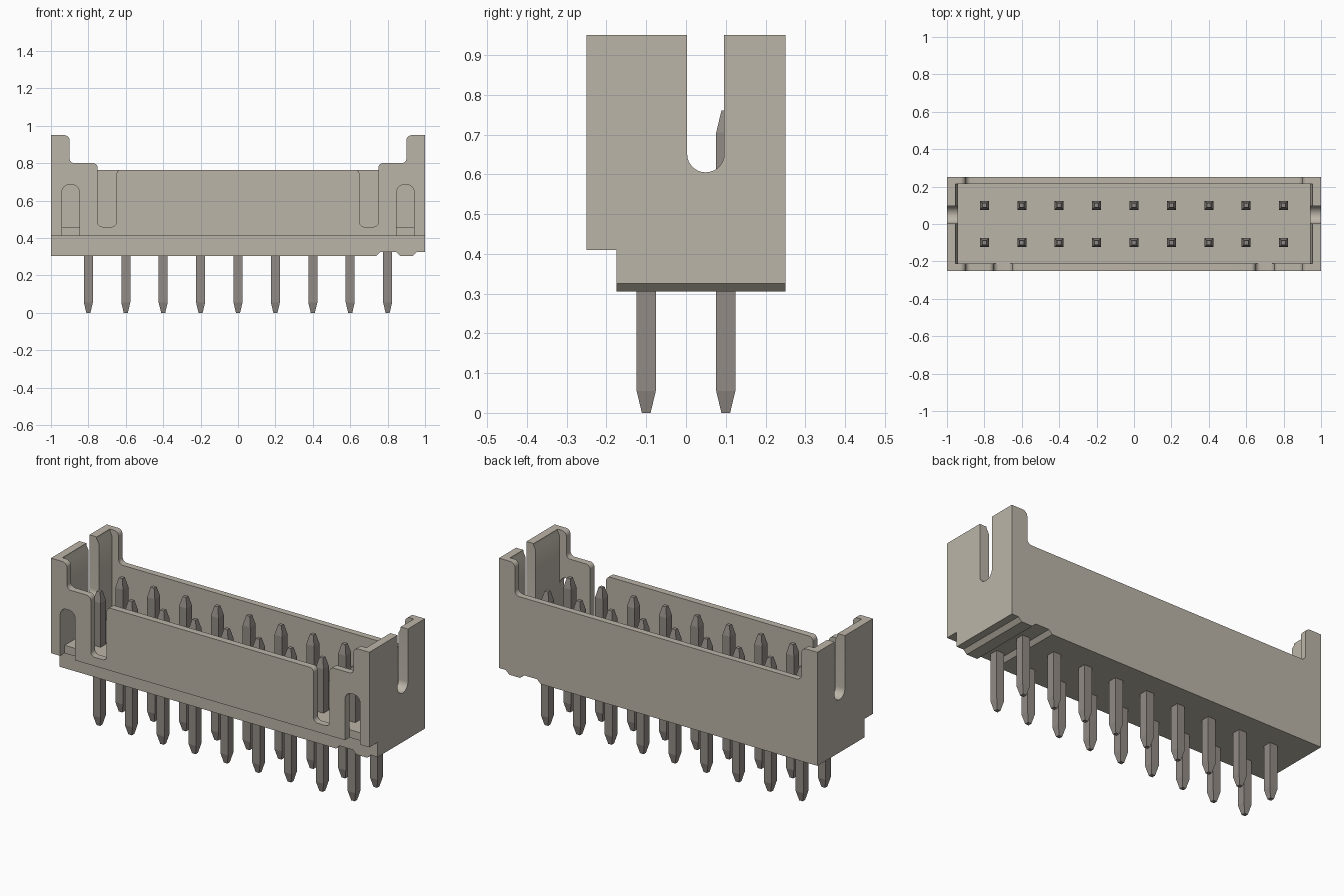
import bpy, bmesh, math
from mathutils import Vector

if "Cube" in bpy.data.objects:
    bpy.data.objects.remove(bpy.data.objects["Cube"])


def material(name, rgb):
    m = bpy.data.materials.new(name)
    m.use_nodes = True
    m.diffuse_color = (*rgb, 1)
    m.node_tree.nodes["Principled BSDF"].inputs["Base Color"].default_value = (*rgb, 1)
    return m


beige = material("warm beige plastic", (0.50, 0.46, 0.395))
metal = material("grey brown metal", (0.29, 0.26, 0.24))


def rounded(points, steps=6):
    """Outline from (a, b, radius) corners, each filleted by its radius."""
    out = []
    for i, (a, b, r) in enumerate(points):
        p = Vector((a, b))
        if r == 0:
            out.append(p)
            continue
        u = (Vector(points[i - 1][:2]) - p).normalized()
        v = (Vector(points[(i + 1) % len(points)][:2]) - p).normalized()
        half = u.angle(v) / 2
        centre = p + (u + v).normalized() * (r / math.sin(half))
        start = p + u * (r / math.tan(half)) - centre
        end = p + v * (r / math.tan(half)) - centre
        for k in range(steps + 1):
            t = k / steps
            out.append(centre + (start * (1 - t) + end * t).normalized() * r)
    return out


def prism(name, points, axis, lo, hi):
    """Extrude an outline: (x, z) along y, or (y, z) along x."""
    bm = bmesh.new()
    place = (lambda p, d: (p.x, d, p.y)) if axis == "y" else (lambda p, d: (d, p.x, p.y))
    outline = rounded(points)
    rings = [[bm.verts.new(place(p, d)) for p in outline] for d in (lo, hi)]
    bm.faces.new(rings[0])
    bm.faces.new(rings[1])
    n = len(outline)
    for i in range(n):
        j = (i + 1) % n
        bm.faces.new((rings[0][i], rings[0][j], rings[1][j], rings[1][i]))
    bmesh.ops.recalc_face_normals(bm, faces=bm.faces)
    mesh = bpy.data.meshes.new(name)
    bm.to_mesh(mesh)
    bm.free()
    obj = bpy.data.objects.new(name, mesh)
    bpy.context.collection.objects.link(obj)
    return obj


def mirrored(half):
    return half + [(-a, b, r) for a, b, r in reversed(half)]


def activate(obj):
    bpy.ops.object.select_all(action="DESELECT")
    obj.select_set(True)
    bpy.context.view_layer.objects.active = obj


def cut(obj, cutter):
    cutter.hide_render = True
    mod = obj.modifiers.new("cut", "BOOLEAN")
    mod.operation, mod.solver, mod.object = "DIFFERENCE", "EXACT", cutter
    activate(obj)
    bpy.ops.object.modifier_apply(modifier=mod.name)
    bpy.data.objects.remove(cutter)


# Housing block with the stepped front underside
BOTTOM, FLOOR, TOP = 0.305, 0.455, 0.95
housing = prism("housing", [(-0.175, BOTTOM, 0), (0.25, BOTTOM, 0), (0.25, TOP, 0),
                            (-0.25, TOP, 0), (-0.25, 0.41, 0), (-0.175, 0.41, 0)], "x", -1, 1)
housing.data.materials.append(beige)

# Open cavity with a chamfered lead-in at both ends
cut(housing, prism("cavity", mirrored([(0.955, 1.1, 0), (0.955, 0.94, 0),
                                       (0.942, 0.915, 0), (0.942, FLOOR, 0)]), "y", -0.212, 0.214))

# Back wall lowered between the corner posts
post = [(0.93, 1.1, 0), (0.93, TOP, 0), (0.9, TOP, 0.029)]
cut(housing, prism("back_opening", mirrored(post + [(0.9, 0.765, 0.028)]), "y", 0.1, 0.3))

# Front wall with shoulders and two latch slots
front = post + [(0.9, 0.8, 0.025), (0.75, 0.8, 0.025), (0.75, 0.46, 0.025),
                (0.65, 0.46, 0.025), (0.65, 0.765, 0.025)]
cut(housing, prism("front_opening", mirrored(front), "y", -0.3, -0.1))

# Arched windows near the front corners
for s in (-1, 1):
    cut(housing, prism("window", [(s * 0.848, 0.41, 0), (s * 0.848, 0.685, 0.04),
                                  (s * 0.942, 0.685, 0.04), (s * 0.942, 0.41, 0)], "y", -0.3, -0.21))

# Round-bottomed slots through both end walls
cut(housing, prism("end_slots", [(0.003, 1.1, 0), (0.003, 0.605, 0.0455),
                                 (0.096, 0.605, 0.0455), (0.096, 1.1, 0)], "x", -1.1, 1.1))

# Marker grooves across the underside at the first position
for groove in ([(0.739, BOTTOM), (0.76, 0.326), (0.844, 0.326), (0.867, BOTTOM)],
               [(0.935, BOTTOM), (0.957, 0.326), (1.1, 0.326), (1.1, BOTTOM)]):
    ends = [(groove[3][0], 0.2, 0), (groove[0][0], 0.2, 0)]
    cut(housing, prism("groove", [(a, b, 0) for a, b in groove] + ends, "y", -0.3, 0.3))

activate(housing)
bpy.ops.object.shade_smooth_by_angle(angle=math.radians(30))

# Square pins with tapered tips at both ends, two rows of nine
bm = bmesh.new()
for row in (-0.1, 0.1):
    for i in range(9):
        x = -0.8 + 0.2 * i
        rings = []
        for z, w in ((0, 0.011), (0.055, 0.024), (0.705, 0.024), (0.76, 0.011)):
            rings.append([bm.verts.new((x + sx * w, row + sy * w, z))
                          for sx, sy in ((-1, -1), (1, -1), (1, 1), (-1, 1))])
        bm.faces.new(rings[0][::-1])
        bm.faces.new(rings[-1])
        for lower, upper in zip(rings, rings[1:]):
            for k in range(4):
                j = (k + 1) % 4
                bm.faces.new((lower[k], lower[j], upper[j], upper[k]))
mesh = bpy.data.meshes.new("pins")
bm.to_mesh(mesh)
bm.free()
pins = bpy.data.objects.new("pins", mesh)
bpy.context.collection.objects.link(pins)
pins.data.materials.append(metal)
